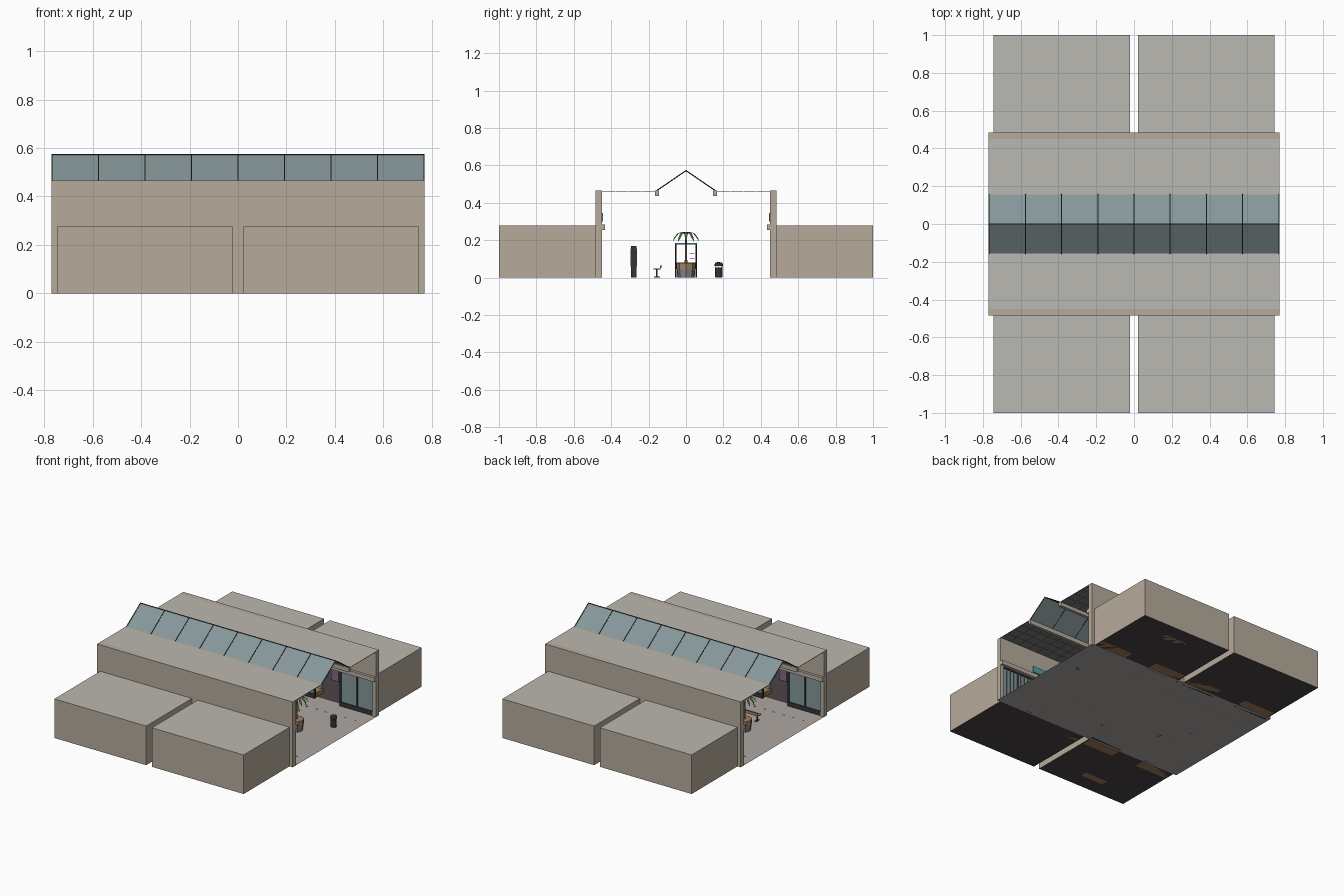
import bpy, bmesh, math
from mathutils import Vector

if "Cube" in bpy.data.objects:
    bpy.data.objects.remove(bpy.data.objects["Cube"])

COL = dict(wall=(.47, .41, .33), roof=(.50, .48, .44), floor=(.42, .39, .36), dark=(.035, .035, .04),
           glass=(.24, .31, .32), wood=(.36, .22, .11), shop=(.07, .055, .06), tile=(.2, .2, .2),
           teal=(.08, .35, .36), red=(.45, .1, .08), mauve=(.22, .15, .19), grey=(.25, .25, .26),
           leaf=(.07, .16, .05), yellow=(.7, .5, .06))
mats = {}
for key, c in COL.items():
    mats[key] = bpy.data.materials.new(key)
    mats[key].diffuse_color = (*c, 1)


def finish(name, bm, mat):
    me = bpy.data.meshes.new(name)
    bm.to_mesh(me)
    bm.free()
    me.materials.append(mats[mat])
    ob = bpy.data.objects.new(name, me)
    bpy.context.collection.objects.link(ob)
    return ob


def add_box(bm, x0, x1, y0, y1, z0, z1):
    vs = bmesh.ops.create_cube(bm, size=1)['verts']
    for v in vs:
        v.co = Vector(((x0 + x1) / 2 + v.co.x * abs(x1 - x0), (y0 + y1) / 2 + v.co.y * abs(y1 - y0),
                       (z0 + z1) / 2 + v.co.z * abs(z1 - z0)))


def boxes(name, mat, *items):
    bm = bmesh.new()
    for b in items:
        add_box(bm, *b)
    return finish(name, bm, mat)


def sheets(name, mat, *quads):
    bm = bmesh.new()
    for q in quads:
        bm.faces.new([bm.verts.new(p) for p in q])
    return finish(name, bm, mat)


def rods(name, mat, segs, r, n=6):
    bm = bmesh.new()
    for a, b in segs:
        a, b = Vector(a), Vector(b)
        d = b - a
        m = d.to_track_quat('Z', 'Y').to_matrix().to_4x4()
        m.translation = (a + b) / 2
        bmesh.ops.create_cone(bm, cap_ends=True, segments=n, radius1=r, radius2=r, depth=d.length, matrix=m)
    return finish(name, bm, mat)


def lathe(name, mat, profile, loc, n=16):
    bm = bmesh.new()
    rings = [[bm.verts.new((loc[0] + r * math.cos(i * math.tau / n), loc[1] + r * math.sin(i * math.tau / n), z))
              for i in range(n)] for r, z in profile]
    for a, b in zip(rings, rings[1:]):
        for i in range(n):
            bm.faces.new((a[i], a[(i + 1) % n], b[(i + 1) % n], b[i]))
    bm.faces.new(rings[0][::-1])
    bm.faces.new(rings[-1])
    return finish(name, bm, mat)


L, XA, XB, YW, YO, H = .77, .0225, .745, .45, .485, .465

# mall floor with lines of small inset tiles
sheets('mall_floor', 'floor', [(-L, -YO, 0), (L, -YO, 0), (L, YO, 0), (-L, YO, 0)])
boxes('floor_accents', 'tile', *[(x * .077 - .008, x * .077 + .008, s * .33 - .004, s * .33 + .004, 0, .001)
                                 for x in range(-9, 10) for s in (-1, 1)])

for s, side in ((-1, 'front'), (1, 'back')):
    # long wall with shop openings below
    boxes(side + '_wall', 'wall', (-L, L, s * YW, s * YO, .255, H), (-XA, XA, s * YW, s * YO, 0, .255),
          (-L, -XB, s * YW, s * YO, 0, .255), (XB, L, s * YW, s * YO, 0, .255))
    boxes(side + '_ledge', 'wall', (-L, L, s * .432, s * YW, .255, .285))
    # flat ceiling and its tile grid
    sheets(side + '_ceiling', 'roof', [(-L, s * .155, H), (L, s * .155, H), (L, s * YO, H), (-L, s * YO, H)])
    boxes(side + '_ceiling_tiles', 'tile', *[
        (-L + i * .077 + .001, -L + (i + 1) * .077 - .001, s * (.166 + j * .071), s * (.235 + j * .071), H - .004, H - .001)
        for i in range(20) for j in range(4)])
    # skylight slope
    boxes(side + '_skylight_beam', 'wall', (-L, L, s * .145, s * .166, .435, H))
    sheets(side + '_skylight_glass', 'glass', [(-L, s * .158, .463), (L, s * .158, .463), (L, 0, .572), (-L, 0, .572)])
    rods(side + '_skylight_bars', 'dark', [((-L + .003 + i * (L * 2 - .006) / 8, s * .158, .464),
                                           (-L + .003 + i * (L * 2 - .006) / 8, 0, .572)) for i in range(9)], .003)

    for t, hand in ((-1, 'left'), (1, 'right')):
        n = f'{side}_{hand}_'
        a, b, y0, y1, h = t * XA, t * XB, s * YO, s * 1, .278
        # hollow shop room, open to the mall
        sheets(n + 'shop_walls', 'wall', [(a, y0, 0), (a, y1, 0), (a, y1, h), (a, y0, h)],
               [(b, y0, 0), (b, y1, 0), (b, y1, h), (b, y0, h)], [(a, y1, 0), (b, y1, 0), (b, y1, h), (a, y1, h)])
        sheets(n + 'shop_roof', 'roof', [(a, y0, h), (b, y0, h), (b, y1, h), (a, y1, h)])
        sheets(n + 'shop_floor', 'shop', [(a, y0, 0), (b, y0, 0), (b, y1, 0), (a, y1, 0)])
        # shopfront: two panes, doorway, two panes
        d0, d1 = t * .28, t * .485
        yf, yb = s * .455, s * .47
        posts = [a, (a + d0) / 2, d0, d1, (d1 + b) / 2, b]
        boxes(n + 'shopfront_frame', 'dark', *[(p - .005, p + .005, yf, yb, 0, .255) for p in posts],
              (a, d0, yf, yb, 0, .03), (d1, b, yf, yb, 0, .03), (a, b, yf, yb, .245, .255))
        boxes(n + 'shopfront_glass', 'glass', (a, d0, s * .461, s * .464, .03, .245),
              (d1, b, s * .461, s * .464, .03, .245))
        if (s, t) == (-1, 1):
            rods(n + 'closed_grille', 'grey', [((a + (b - a) * i / 24, s * .452, 0), (a + (b - a) * i / 24, s * .452, .25))
                                              for i in range(25)], .002)
        # shop fittings
        c = (a + b) / 2
        boxes(n + 'display_plinth', 'wood', (a + t * .01, d0, s * .49, s * .56, 0, .03),
              (d1, b - t * .01, s * .49, s * .56, 0, .03))
        boxes(n + 'counter', 'wood', (c - .09, c + .09, s * .84, s * .89, 0, .08))
        boxes(n + 'shelves', 'wood', *[(a + t * .06, b - t * .06, s * .95, s * .995, z, z + .008) for z in (.06, .12, .18)])
        boxes(n + 'clothes', 'mauve', *[(c + k * .1 - .03, c + k * .1 + .03, s * .68, s * .7, .04, .15) for k in (-2, -1, 1, 2)])
        # blank sign above shop
        boxes(n + 'sign', 'teal' if s * t < 0 else 'red', (c - .11, c + .11, s * .443, s * YW, .3, .345))

rods('skylight_ridge', 'dark', [((-L, 0, .572), (L, 0, .572))], .003)


# palm in octagonal planter
def palm(name, x):
    lathe(name + '_planter', 'grey', [(.042, 0), (.048, .045)], (x, 0), 8)
    lathe(name + '_planter_rim', 'wood', [(.05, .045), (.05, .078), (.04, .078)], (x, 0), 8)
    lathe(name + '_trunk', 'wood', [(.007, .07), (.005, .23)], (x, 0), 8)
    quads = []
    for k in range(12):
        u = Vector((math.cos(k * math.tau / 12), math.sin(k * math.tau / 12), 0))
        w = u.cross(Vector((0, 0, 1)))
        path = [(0, .228, .003), (.025, .243, .007), (.05, .235, .008), (.07, .212, .006), (.082, .18 + .012 * (k % 3), .001)]
        for p, q in zip(path, path[1:]):
            P, Q = (Vector((x, 0, e[1])) + u * e[0] for e in (p, q))
            quads.append([P - w * p[2], P + w * p[2], Q + w * q[2], Q - w * q[2]])
    sheets(name + '_fronds', 'leaf', *quads)


palm('left_palm', -.46)
palm('right_palm', .46)

# central kiosk
boxes('kiosk_base', 'grey', (-.09, .09, -.047, .047, 0, .045))
boxes('kiosk_counter', 'wood', (-.1, .1, -.052, .052, .045, .08))
rods('kiosk_posts', 'dark', [((x, y, 0), (x, y, .18)) for x in (-.1, .1) for y in (-.055, .055)], .003)
boxes('kiosk_canopy', 'teal', (-.11, .11, -.06, .06, .178, .186))
boxes('kiosk_shelves', 'grey', *[(-.08, .08, .02, .045, z, z + .003) for z in (.1, .125)])

# benches facing the front shops
for n, x in (('left', -.4), ('right', .3)):
    boxes(n + '_bench_seat', 'wood', (x - .07, x + .07, -.175, -.138, .042, .048))
    boxes(n + '_bench_back', 'wood', (x - .07, x + .07, -.137, -.132, .05, .067))
    boxes(n + '_bench_legs', 'dark', *[b for k in (-.05, .05) for b in (
        (x + k - .004, x + k + .004, -.16, -.153, .005, .042), (x + k - .006, x + k + .006, -.172, -.138, 0, .005),
        (x + k - .003, x + k + .003, -.139, -.136, .042, .06))])

# directory stand
boxes('directory_stand', 'dark', (-.04, .04, -.295, -.265, 0, .168))
boxes('directory_panel', 'grey', (-.033, .033, -.297, -.263, .06, .155))

# litter bin
lathe('bin_body', 'dark', [(.018, 0), (.02, .006), (.02, .055)], (.63, .175))
lathe('bin_lid', 'dark', [(.023, .062), (.023, .07), (.018, .079), (.008, .082)], (.63, .175))
rods('bin_supports', 'grey', [((.63 + .018 * u, .175 + .018 * v, .05), (.63 + .018 * u, .175 + .018 * v, .065))
                              for u, v in ((1, 0), (-1, 0), (0, 1), (0, -1))], .002)

# folding floor sign
sheets('floor_sign', 'yellow', *[[(.3 - .018, .225 + s * .014, 0), (.3 + .018, .225 + s * .014, 0),
                                  (.3 + .012, .225, .083), (.3 - .012, .225, .083)] for s in (-1, 1)])

for m in bpy.data.materials:
    if m.users and not m.is_grease_pencil:
        m.use_nodes = True
        m.node_tree.nodes["Principled BSDF"].inputs["Base Color"].default_value = m.diffuse_color
